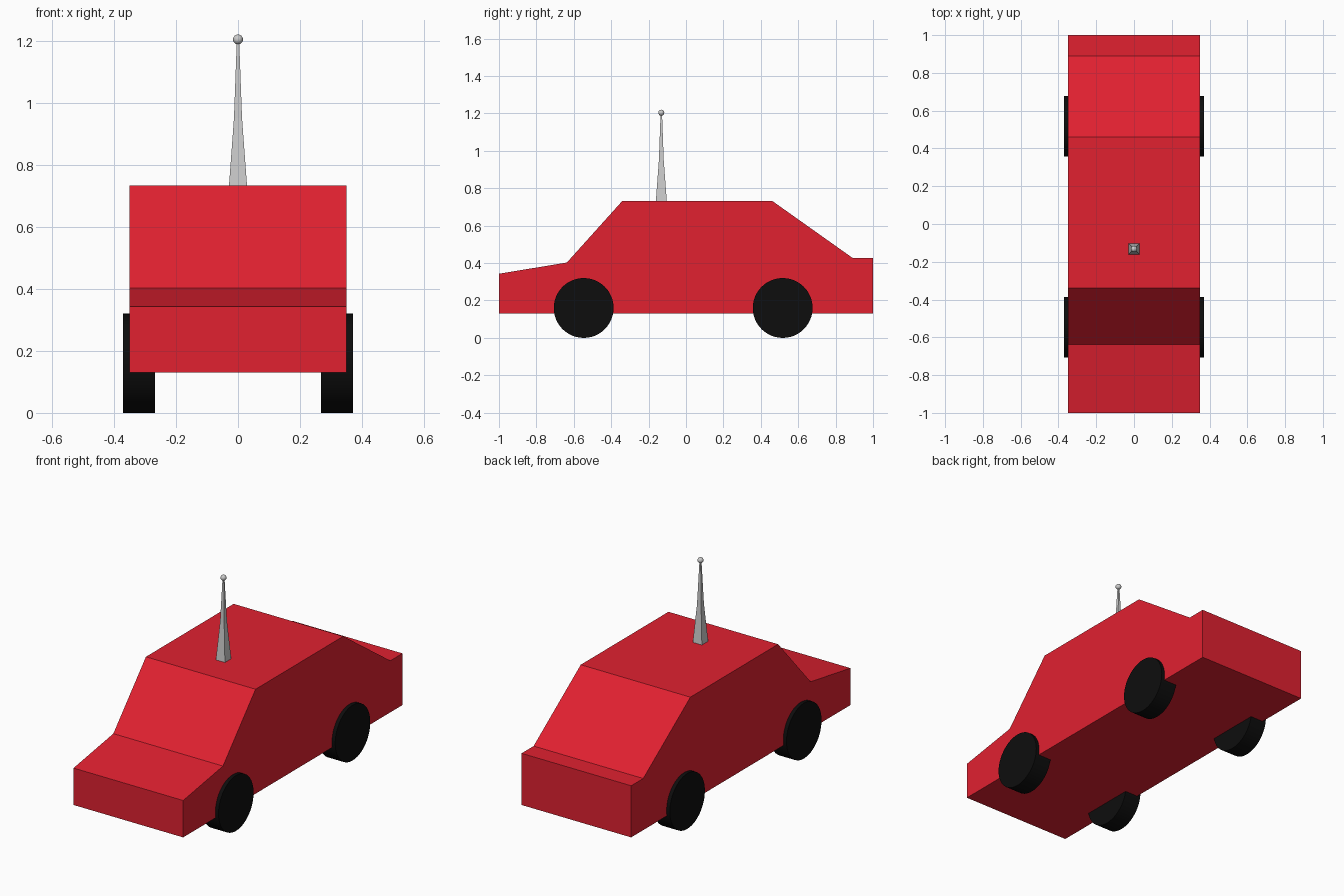
import bpy, bmesh
from math import pi

if "Cube" in bpy.data.objects:
    bpy.data.objects.remove(bpy.data.objects["Cube"])


def material(name, color):
    m = bpy.data.materials.new(name)
    m.diffuse_color = color
    m.use_nodes = True
    m.node_tree.nodes["Principled BSDF"].inputs["Base Color"].default_value = m.diffuse_color
    return m


def mesh_object(name, bm, mat=None):
    bmesh.ops.recalc_face_normals(bm, faces=bm.faces)
    me = bpy.data.meshes.new(name)
    bm.to_mesh(me)
    bm.free()
    ob = bpy.data.objects.new(name, me)
    bpy.context.collection.objects.link(ob)
    if mat:
        me.materials.append(mat)
    return ob


red = material("red_paint", (0.75, 0.015, 0.03, 1))
black = material("black_rubber", (0.004, 0.004, 0.004, 1))

# Car body: side profile (y, z) extruded across the width
profile = [(-1, 0.13), (1, 0.13), (1, 0.428), (0.89, 0.428),
           (0.46, 0.733), (-0.34, 0.733), (-0.637, 0.403), (-1, 0.343)]
bm = bmesh.new()
side = bm.faces.new([bm.verts.new((-0.35, y, z)) for y, z in profile])
ext = bmesh.ops.extrude_face_region(bm, geom=[side], use_keep_orig=True)
bmesh.ops.translate(bm, vec=(0.7, 0, 0),
                    verts=[v for v in ext["geom"] if isinstance(v, bmesh.types.BMVert)])
mesh_object("car_body", bm, red)

# Wheels: four thick discs reaching under the body
for end, y in (("front", -0.547), ("rear", 0.517)):
    for label, s in (("left", 1), ("right", -1)):
        bpy.ops.mesh.primitive_cylinder_add(vertices=48, radius=0.16, depth=0.103,
                                            location=(s * 0.319, y, 0.16),
                                            rotation=(0, pi / 2, 0))
        wheel = bpy.context.object
        wheel.name = f"{end}_{label}_wheel"
        wheel.data.materials.append(black)
        bpy.ops.object.shade_smooth_by_angle()

# Antenna mast: square section with a concave taper
bm = bmesh.new()
rings = []
for r, z in ((0.03, 0.72), (0.029, 0.733), (0.013, 0.95), (0.004, 1.195)):
    rings.append([bm.verts.new((r * sx, -0.132 + r * sy, z))
                  for sx, sy in ((-1, -1), (1, -1), (1, 1), (-1, 1))])
for a, b in zip(rings, rings[1:]):
    for i in range(4):
        j = (i + 1) % 4
        bm.faces.new((a[i], a[j], b[j], b[i]))
bm.faces.new(rings[0])
bm.faces.new(rings[-1])
mesh_object("antenna_mast", bm)

# Antenna tip ball
bpy.ops.mesh.primitive_uv_sphere_add(segments=20, ring_count=12, radius=0.016,
                                     location=(0, -0.132, 1.204))
bpy.context.object.name = "antenna_tip"
bpy.ops.object.shade_smooth()
